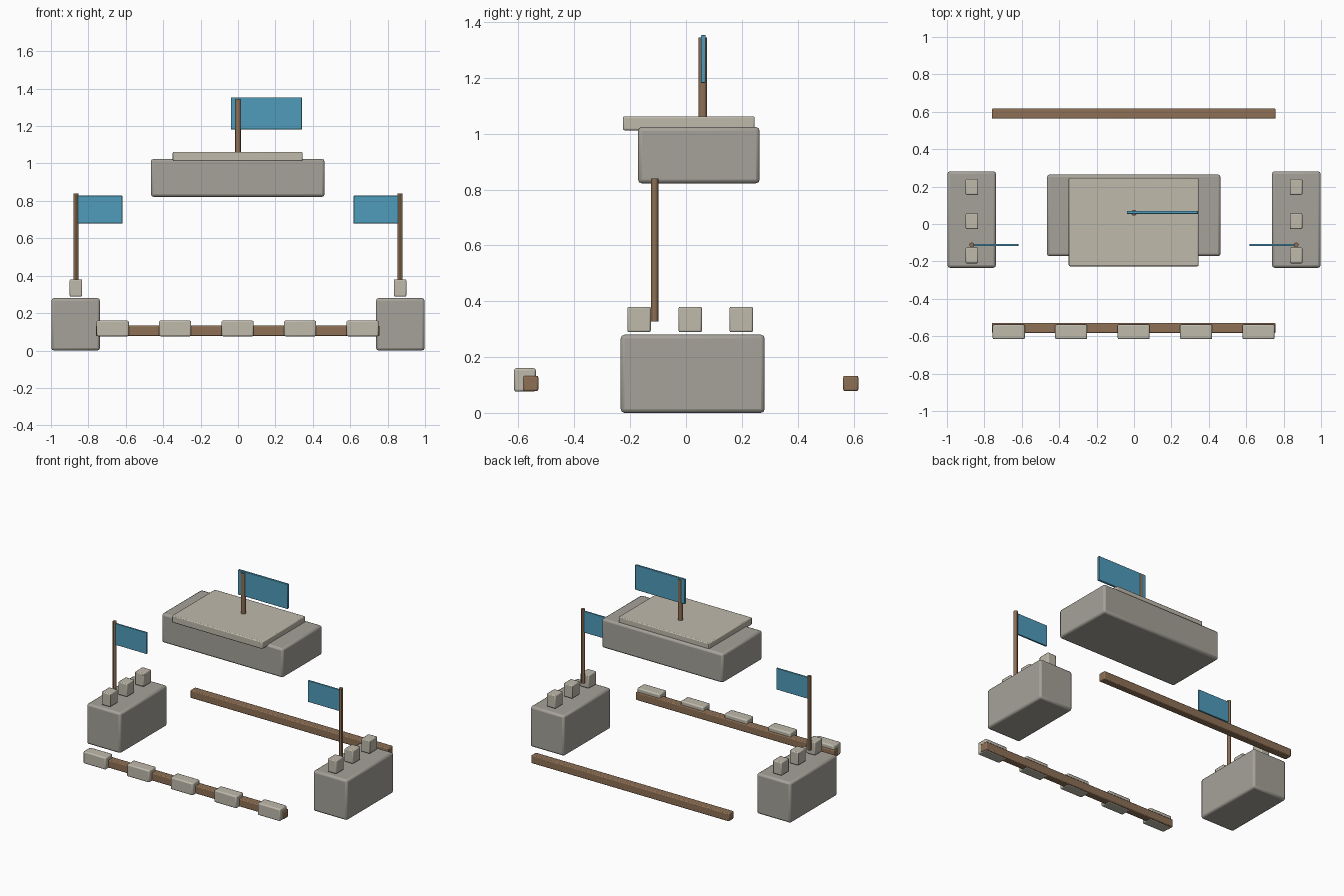
import bpy
import math

if "Cube" in bpy.data.objects:
    bpy.data.objects.remove(bpy.data.objects["Cube"])


def material(name, color):
    m = bpy.data.materials.new(name)
    m.diffuse_color = color
    m.use_nodes = True
    m.node_tree.nodes["Principled BSDF"].inputs["Base Color"].default_value = m.diffuse_color
    return m


STONE = material("stone", (0.38, 0.36, 0.32, 1))
PALE = material("pale_stone", (0.52, 0.49, 0.41, 1))
WOOD = material("wood", (0.27, 0.16, 0.09, 1))
CLOTH = material("blue_cloth", (0.08, 0.33, 0.5, 1))


def finish(o, name, mat):
    o.name = name
    o.data.materials.append(mat)
    bpy.ops.object.shade_smooth_by_angle(angle=math.radians(30))
    return o


def box(name, x, y, z, mat, bevel):
    """Bevelled box given (min, max) ranges on each axis."""
    r = (x, y, z)
    bpy.ops.mesh.primitive_cube_add(size=1, location=[(a + b) / 2 for a, b in r])
    o = bpy.context.object
    o.scale = [b - a for a, b in r]
    bpy.ops.object.transform_apply(location=False, rotation=False, scale=True)
    mod = o.modifiers.new("bevel", 'BEVEL')
    mod.width = bevel
    mod.segments = 2
    return finish(o, name, mat)


def pole(name, x, y, z0, z1, radius):
    bpy.ops.mesh.primitive_cylinder_add(vertices=12, radius=radius, depth=z1 - z0,
                                        location=(x, y, (z0 + z1) / 2))
    return finish(bpy.context.object, name, WOOD)


# Central upper block with cap slab, pole and flag
box("keep_block", (-0.466, 0.463), (-0.172, 0.264), (0.822, 1.024), STONE, 0.014)
box("keep_cap", (-0.349, 0.345), (-0.226, 0.246), (1.012, 1.062), PALE, 0.006)
pole("keep_flagpole", 0, 0.06, 1.04, 1.344, 0.016)
box("keep_flag", (-0.038, 0.342), (0.054, 0.07), (1.182, 1.354), CLOTH, 0.003)

# Side blocks with battlements, poles and inward flags
for side, s in (("left", -1), ("right", 1)):
    def span(a, b):
        return tuple(sorted((s * a, s * b)))

    box(side + "_block", span(0.738, 0.998), (-0.234, 0.282), (0.0, 0.28), STONE, 0.014)
    for i in range(3):
        yc = -0.168 + 0.183 * i
        box(f"{side}_merlon_{i + 1}", span(0.833, 0.9), (yc - 0.042, yc + 0.042),
            (0.289, 0.38), PALE, 0.006)
    pole(side + "_flagpole", s * 0.867, -0.112, 0.328, 0.84, 0.013)
    box(side + "_flag", span(0.618, 0.867), (-0.118, -0.106), (0.68, 0.828), CLOTH, 0.002)

# Front and back beams
for name, yc in (("front_beam", -0.556), ("back_beam", 0.59)):
    box(name, (-0.76, 0.757), (yc - 0.027, yc + 0.027), (0.078, 0.133), WOOD, 0.006)

# Row of battlements along the front beam
for i in range(5):
    xc = -0.67 + 0.334 * i
    box(f"front_merlon_{i + 1}", (xc - 0.086, xc + 0.086), (-0.616, -0.538),
        (0.076, 0.16), PALE, 0.008)
